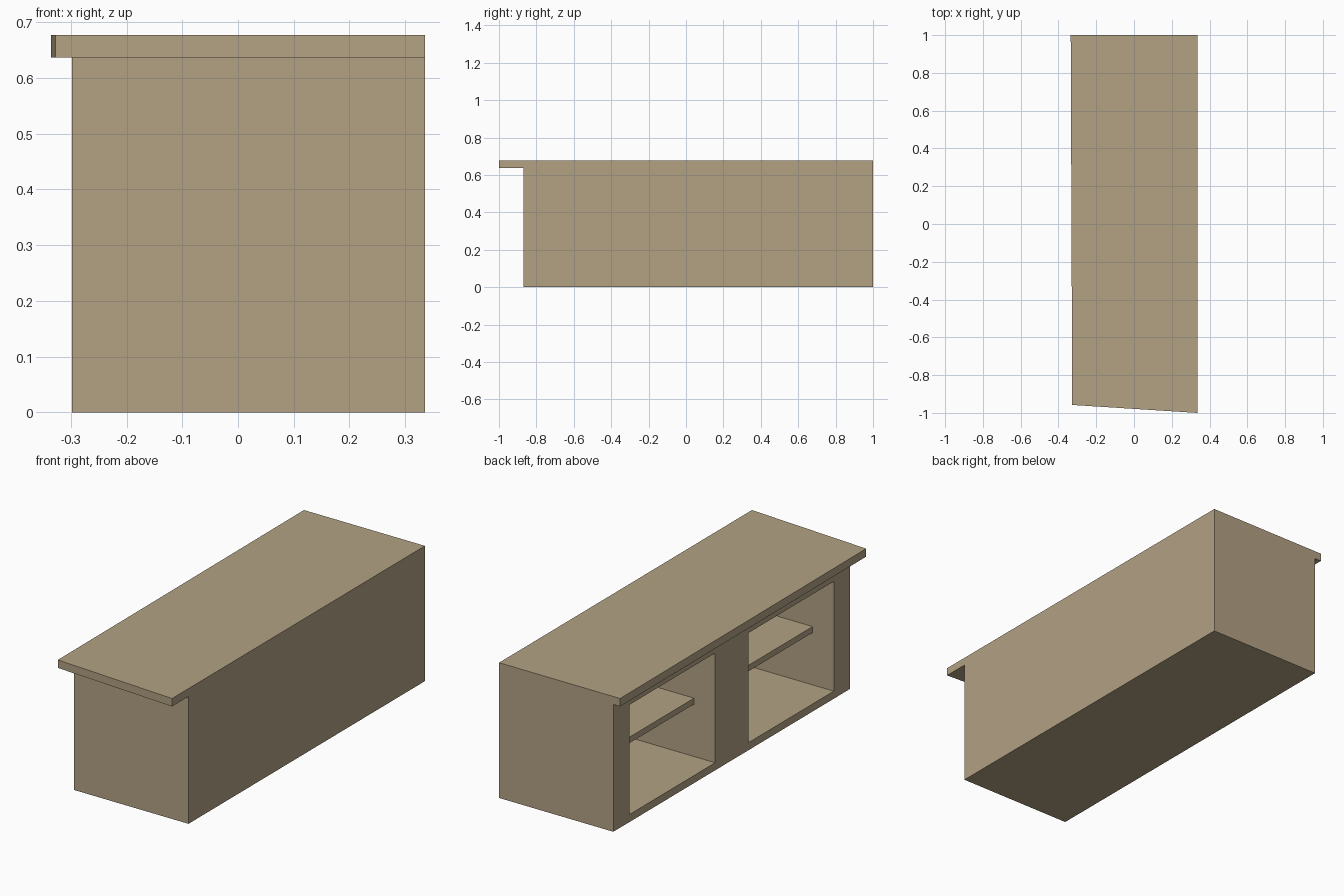
import bpy
import bmesh

if "Cube" in bpy.data.objects:
    bpy.data.objects.remove(bpy.data.objects["Cube"])

wood = bpy.data.materials.new("tan wood")
wood.diffuse_color = (0.45, 0.36, 0.23, 1)
wood.use_nodes = True
wood.node_tree.nodes["Principled BSDF"].inputs["Base Color"].default_value = wood.diffuse_color


def prism(name, outline, z0, z1):
    """Extrude a flat (x, y) outline from z0 up to z1."""
    bm = bmesh.new()
    face = bm.faces.new([bm.verts.new((x, y, z0)) for x, y in outline])
    up = bmesh.ops.extrude_face_region(bm, geom=[face])["geom"]
    verts = [g for g in up if isinstance(g, bmesh.types.BMVert)]
    bmesh.ops.translate(bm, verts=verts, vec=(0, 0, z1 - z0))
    bmesh.ops.recalc_face_normals(bm, faces=bm.faces)
    mesh = bpy.data.meshes.new(name)
    bm.to_mesh(mesh)
    bm.free()
    mesh.materials.append(wood)
    obj = bpy.data.objects.new(name, mesh)
    bpy.context.collection.objects.link(obj)
    return obj


def box(name, x0, x1, y0, y1, z0, z1):
    return prism(name, [(x0, y0), (x1, y0), (x1, y1), (x0, y1)], z0, z1)


LEFT, RIGHT = -0.298, 0.335
FRONT, BACK = -0.87, 1.0
TOP_Z = 0.637

# cabinet body
body = box("cabinet_body", LEFT, RIGHT, FRONT, BACK, 0, TOP_Z)

# two open bays on the left side, each with a recessed shelf
bays = {"front": (-0.743, -0.067), "back": (0.195, 0.873)}
for label, (y0, y1) in bays.items():
    cutter = box(label + "_bay_cutter", LEFT - 0.1, RIGHT - 0.04, y0, y1, 0.038, 0.587)
    cutter.hide_render = True
    cut = body.modifiers.new(label + " bay", "BOOLEAN")
    cut.operation = "DIFFERENCE"
    cut.solver = "EXACT"
    cut.object = cutter
    bpy.context.view_layer.objects.active = body
    bpy.ops.object.modifier_apply(modifier=cut.name)
    bpy.data.objects.remove(cutter)
    box(label + "_shelf", LEFT + 0.117, RIGHT - 0.04, y0, y1, 0.30, 0.33)

# countertop, slightly skewed at the front left corner
prism("countertop",
      [(-0.327, -0.958), (RIGHT, -1), (RIGHT, BACK), (-0.335, BACK)],
      TOP_Z, 0.677)
